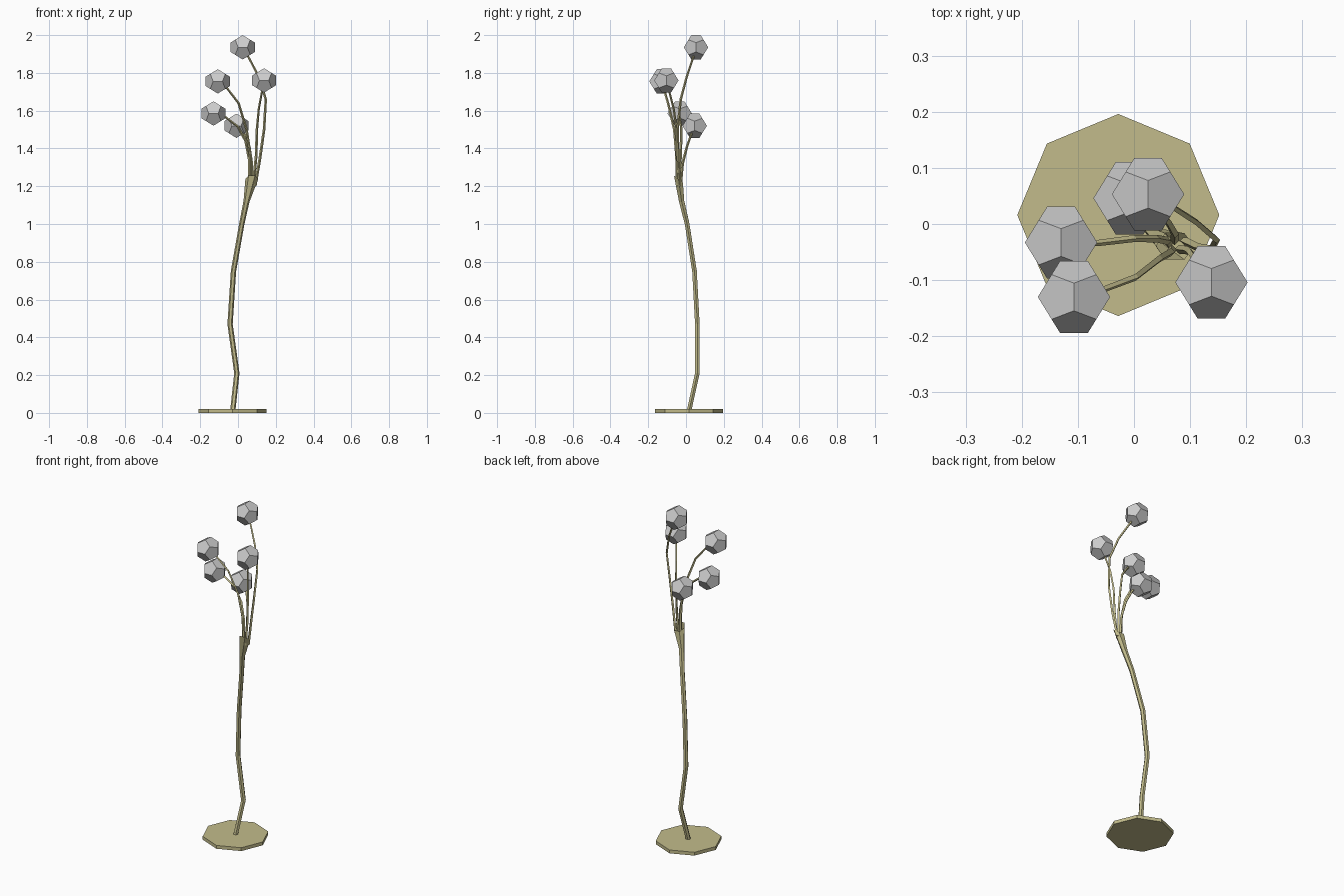
import bpy, bmesh, math
from mathutils import Vector

if "Cube" in bpy.data.objects:
    bpy.data.objects.remove(bpy.data.objects["Cube"])

brass = bpy.data.materials.new("pale_brass")
brass.diffuse_color = (0.54, 0.50, 0.26, 1)
brass.use_nodes = True
brass.node_tree.nodes["Principled BSDF"].inputs["Base Color"].default_value = brass.diffuse_color


def finish(name, bm, mat=None):
    bmesh.ops.recalc_face_normals(bm, faces=bm.faces)
    me = bpy.data.meshes.new(name)
    bm.to_mesh(me)
    bm.free()
    if mat:
        me.materials.append(mat)
    ob = bpy.data.objects.new(name, me)
    bpy.context.collection.objects.link(ob)
    return ob


def tube(name, pts, radii, sides, end_normal=None, cap_end=True):
    """Low-poly tube through points with a radius per point."""
    pts = [Vector(p) for p in pts]
    bm = bmesh.new()
    rings = []
    for i, p in enumerate(pts):
        t = pts[min(i + 1, len(pts) - 1)] - pts[max(i - 1, 0)]
        if i == 0:
            t = Vector((0, 0, 1))
        if i == len(pts) - 1 and end_normal:
            t = Vector(end_normal)
        q = Vector((0, 0, 1)).rotation_difference(t.normalized())
        ring = []
        for k in range(sides):
            a = 2 * math.pi * k / sides
            v = Vector((math.cos(a), math.sin(a), 0)) * radii[i]
            ring.append(bm.verts.new(p + q @ v))
        rings.append(ring)
    for a, b in zip(rings, rings[1:]):
        for k in range(sides):
            n = (k + 1) % sides
            bm.faces.new((a[k], a[n], b[n], b[k]))
    bm.faces.new(rings[0])
    if cap_end:
        bm.faces.new(rings[-1])
    return finish(name, bm, brass)


def globe(name, centre, r):
    """Twelve-sided faceted globe."""
    phi = (1 + 5 ** 0.5) / 2
    pts = [(x, y, z) for x in (-1, 1) for y in (-1, 1) for z in (-1, 1)]
    for s in (-1, 1):
        for t in (-1, 1):
            a, b = s / phi, t * phi
            pts += [(0, a, b), (a, b, 0), (b, 0, a)]
    bm = bmesh.new()
    for p in pts:
        bm.verts.new(Vector(centre) + Vector(p) * r / 3 ** 0.5)
    bmesh.ops.convex_hull(bm, input=bm.verts)
    bmesh.ops.dissolve_limit(bm, angle_limit=0.02, verts=bm.verts, edges=bm.edges)
    return finish(name, bm)


# octagonal foot
tube("base", [(-0.028, 0.016, 0), (-0.028, 0.016, 0.02)], [0.18, 0.18], 8)

# winding stem with a flared open mouth
tube("stem",
     [(-0.028, 0.016, 0.01), (-0.006, 0.06, 0.21), (-0.042, 0.06, 0.47),
      (-0.024, 0.045, 0.75), (0.02, 0.006, 1.0), (0.045, -0.023, 1.12),
      (0.073, -0.04, 1.238)],
     [0.014, 0.014, 0.014, 0.014, 0.014, 0.016, 0.034], 6,
     end_normal=(0, 0.6, 0.8), cap_end=False)

# branches: path points, last one is the globe centre
branches = [
    [(0.09, -0.03, 1.2), (0.115, -0.042, 1.34), (0.138, -0.045, 1.5),
     (0.147, -0.028, 1.66), (0.11, 0.004, 1.78), (0.06, 0.036, 1.875),
     (0.025, 0.053, 1.9355)],
    [(0.068, -0.045, 1.2), (0.066, -0.05, 1.36), (0.045, -0.062, 1.5),
     (0.003, -0.095, 1.64), (-0.055, -0.117, 1.715), (-0.107, -0.13, 1.755)],
    [(0.08, -0.045, 1.2), (0.096, -0.047, 1.36), (0.1, -0.05, 1.5),
     (0.11, -0.065, 1.61), (0.138, -0.104, 1.76)],
    [(0.062, -0.035, 1.2), (0.06, -0.03, 1.34), (0.04, -0.026, 1.44),
     (0, -0.026, 1.515), (-0.065, -0.034, 1.565), (-0.13, -0.033, 1.585)],
    [(0.072, -0.03, 1.2), (0.073, -0.018, 1.32), (0.06, 0.005, 1.41),
     (0.035, 0.028, 1.475), (-0.008, 0.046, 1.52)],
]
for i, path in enumerate(branches, 1):
    n = len(path) - 1
    tube(f"branch_{i}", path, [0.008 - 0.003 * k / n for k in range(n + 1)], 4)
    globe(f"globe_{i}", path[-1], 0.069)
